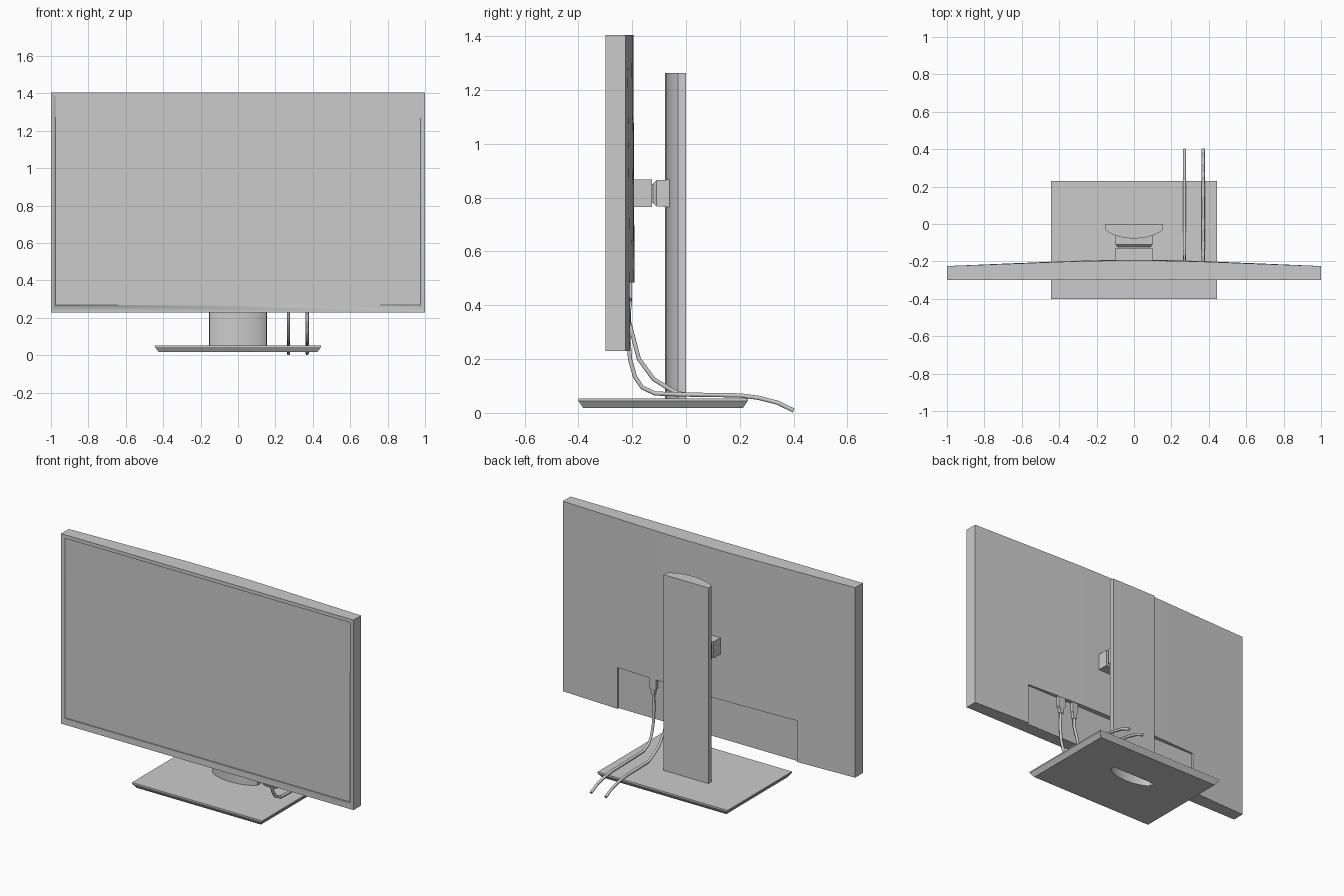
import bpy, bmesh, math

if "Cube" in bpy.data.objects:
    bpy.data.objects.remove(bpy.data.objects["Cube"])


def finish(name, bm, smooth=True):
    bmesh.ops.recalc_face_normals(bm, faces=bm.faces[:])
    me = bpy.data.meshes.new(name)
    bm.to_mesh(me)
    bm.free()
    ob = bpy.data.objects.new(name, me)
    bpy.context.collection.objects.link(ob)
    if smooth:
        activate(ob)
        bpy.ops.object.shade_smooth_by_angle(angle=math.radians(25))
    return ob


def activate(ob):
    bpy.ops.object.select_all(action='DESELECT')
    ob.select_set(True)
    bpy.context.view_layer.objects.active = ob


def loft(name, rings, caps=(True, True), smooth=True):
    """Join equal-length closed rings of points into a skin."""
    bm = bmesh.new()
    vs = [[bm.verts.new(p) for p in r] for r in rings]
    n = len(vs[0])
    for a, b in zip(vs, vs[1:]):
        for i in range(n):
            bm.faces.new((a[i], a[(i + 1) % n], b[(i + 1) % n], b[i]))
    if caps[0]:
        bm.faces.new(vs[0])
    if caps[1]:
        bm.faces.new(vs[-1])
    return finish(name, bm, smooth)


def rect_z(x, y0, y1, z):
    return [(-x, y0, z), (x, y0, z), (x, y1, z), (-x, y1, z)]


def rect_y(x, z0, z1, y, cx=0):
    return [(cx - x, y, z0), (cx + x, y, z0), (cx + x, y, z1), (cx - x, y, z1)]


def cut(ob, cutter):
    cutter.hide_render = True
    m = ob.modifiers.new("cut", 'BOOLEAN')
    m.operation, m.object, m.solver = 'DIFFERENCE', cutter, 'EXACT'
    activate(ob)
    bpy.ops.object.modifier_apply(modifier=m.name)
    bpy.data.objects.remove(cutter)


# Display housing: flat front, gently bowed back, slightly thicker low down
half = [(1, -.225), (.8, -.2165), (.6, -.208), (.4, -.199), (.24, -.193), (.12, -.1905)]


def housing_ring(z, lean):
    back = half + [(0, -.19)] + [(-x, y) for x, y in reversed(half)]
    return [(-1, -.30, z), (1, -.30, z)] + \
           [(x, y - lean * (1 - abs(x)), z) for x, y in back]


housing = loft("display_housing", [housing_ring(.23, 0), housing_ring(1.405, .006)])
# Recessed screen and the port bay in the back
cut(housing, loft("screen_cutter", [rect_y(.977, .27, 1.383, -.35), rect_y(.977, .27, 1.383, -.293)]))
cut(housing, loft("bay_cutter", [rect_y(.615, .1, .485, -.221), rect_y(.615, .1, .485, -.1)]))

# Stand column with flat back and curved front, open underneath
lens_half = [(.155, 0), (.153, -.03), (.135, -.046), (.1, -.061), (.052, -.074)]
lens = lens_half + [(0, -.078)] + [(-x, y) for x, y in reversed(lens_half)]


def lens_ring(z, s=1):
    return [(x * s, -.038 + (y + .038) * s, z) for x, y in lens]


loft("stand_column", [lens_ring(.05), lens_ring(1.263)], caps=(False, True))

# Base plate, tapered underneath, with the column opening through it
base = loft("base_plate", [rect_z(.425, -.382, .212, .018), rect_z(.445, -.40, .23, .045),
                           rect_z(.445, -.40, .23, .053)], smooth=False)
cut(base, loft("base_cutter", [lens_ring(0, .97), lens_ring(.1, .97)]))

# Mount between column and display: block, thin neck, chamfered block
loft("mount_plate", [rect_y(.1, .765, .867, -.21), rect_y(.1, .765, .867, -.127)], smooth=False)
loft("mount_neck", [rect_y(.085, .78, .85, -.13), rect_y(.085, .78, .85, -.11)], smooth=False)
loft("mount_block", [rect_y(.09, .778, .853, -.122), rect_y(.1, .768, .865, -.11),
                     rect_y(.1, .764, .867, -.055)], smooth=False)

# Cables with their plugs
tail = [(.0, .068), (.2, .065), (.27, .056), (.34, .038), (.4, .009)]
runs = {
    "left": (.27, .02, [(-.211, .42), (-.212, .34), (-.175, .2), (-.12, .125), (-.06, .088), (-.03, .073)]),
    "right": (.37, .024, [(-.211, .42), (-.216, .3), (-.208, .2), (-.19, .135), (-.163, .095), (-.115, .072)]),
}
for side, (x, w, path) in runs.items():
    cu = bpy.data.curves.new("cable_" + side, 'CURVE')
    cu.dimensions = '3D'
    cu.bevel_depth, cu.bevel_resolution, cu.use_fill_caps = .009, 1, True
    pts = path + tail
    sp = cu.splines.new('POLY')
    sp.points.add(len(pts) - 1)
    for p, (y, z) in zip(sp.points, pts):
        p.co = (x, y, z, 1)
    ob = bpy.data.objects.new("cable_" + side, cu)
    bpy.context.collection.objects.link(ob)
    # plug body narrowing to a strain relief
    def plug_ring(r, d, z):
        return [(x - r, -.211 - d, z), (x + r, -.211 - d, z), (x + r, -.211 + d, z), (x - r, -.211 + d, z)]
    loft("plug_" + side, [plug_ring(.011, .009, .385), plug_ring(.013, .01, .415),
                          plug_ring(w, .011, .425), plug_ring(w, .011, .486)], smooth=False)
